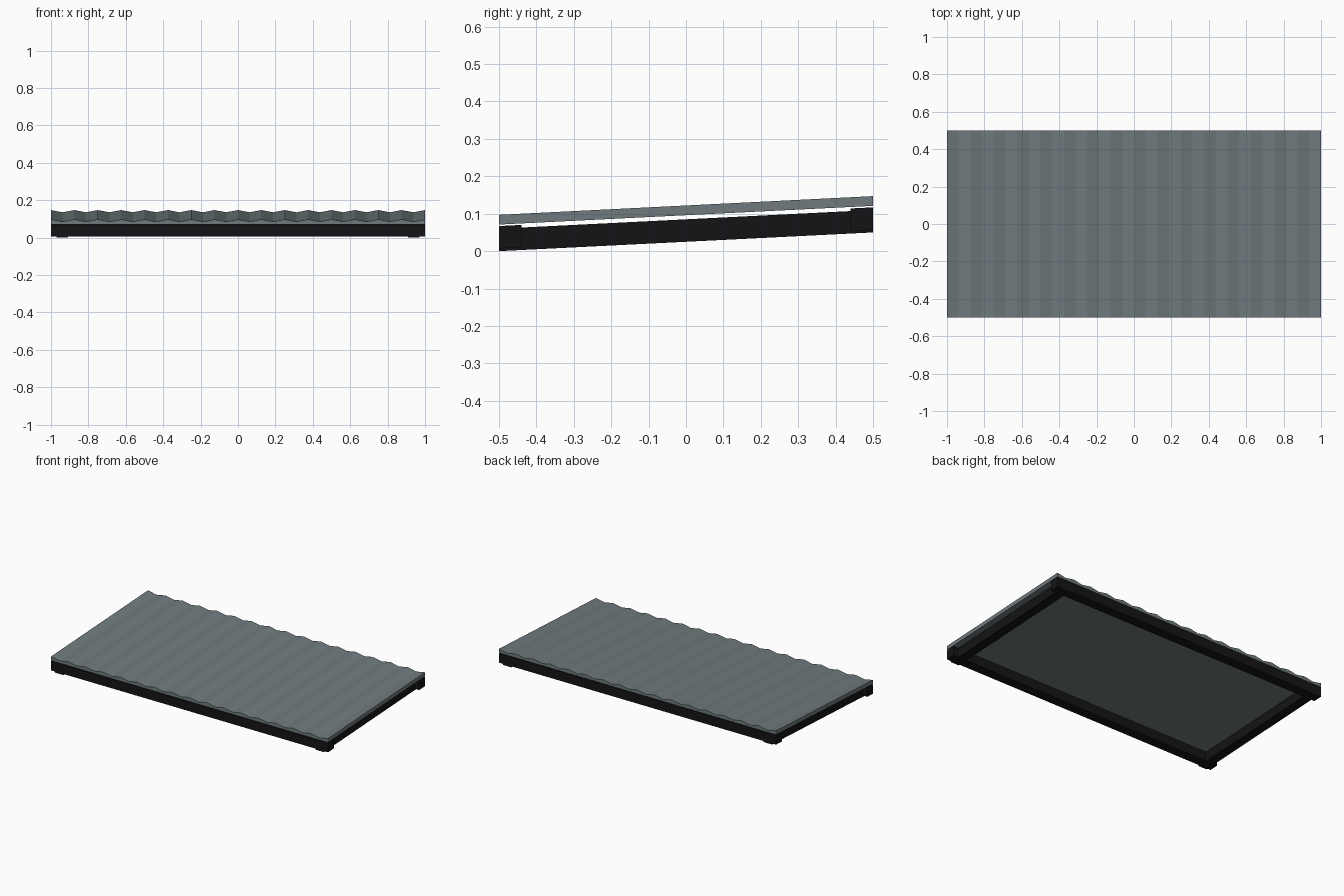
import bpy, bmesh

if "Cube" in bpy.data.objects:
    bpy.data.objects.remove(bpy.data.objects["Cube"])

SLOPE = 0.05  # rise per unit of depth


def material(name, colour):
    m = bpy.data.materials.new(name)
    m.diffuse_color = (*colour, 1)
    m.use_nodes = True
    m.node_tree.nodes["Principled BSDF"].inputs["Base Color"].default_value = m.diffuse_color
    return m


steel = material("roof_grey", (0.16, 0.195, 0.205))
black = material("frame_black", (0.007, 0.007, 0.008))


def prism(name, profile, axis, a, b, mat):
    """Extrude a profile along x (points are y,z) or y (points are x,z at y=0)."""
    def point(p, t):
        if axis == 'x':
            return (t, p[0], p[1])
        return (p[0], t, p[1] + SLOPE * t)
    bm = bmesh.new()
    start = [bm.verts.new(point(p, a)) for p in profile]
    end = [bm.verts.new(point(p, b)) for p in profile]
    bm.faces.new(start)
    bm.faces.new(end)
    n = len(profile)
    for i in range(n):
        j = (i + 1) % n
        bm.faces.new((start[i], start[j], end[j], end[i]))
    bmesh.ops.recalc_face_normals(bm, faces=bm.faces)
    me = bpy.data.meshes.new(name)
    bm.to_mesh(me)
    bm.free()
    ob = bpy.data.objects.new(name, me)
    bpy.context.collection.objects.link(ob)
    me.materials.append(mat)
    return ob


# corrugated roof sheet: flat underside, 16 ridged waves on top
waves = 16
top = [(-1 + i / waves, 0.122 if i % 2 == 0 else 0.11) for i in range(2 * waves + 1)]
prism("roof_sheet", [(1, 0.096), (-1, 0.096)] + top, 'y', -0.5, 0.5, steel)

# front and back beams, running the full width
for name, y0, y1 in (("front_beam", -0.5, -0.44), ("back_beam", 0.44, 0.5)):
    z0, z1 = 0.032 + SLOPE * y0, 0.092 + SLOPE * y0
    d = SLOPE * (y1 - y0)
    prism(name, [(y0, z0), (y1, z0 + d), (y1, z1 + d), (y0, z1)], 'x', -1, 1, black)

# sloping side beams, set slightly in and a little lower
for name, x0, x1 in (("left_beam", -0.97, -0.91), ("right_beam", 0.91, 0.97)):
    prism(name, [(x0, 0.025), (x1, 0.025), (x1, 0.085), (x0, 0.085)], 'y', -0.5, 0.5, black)
